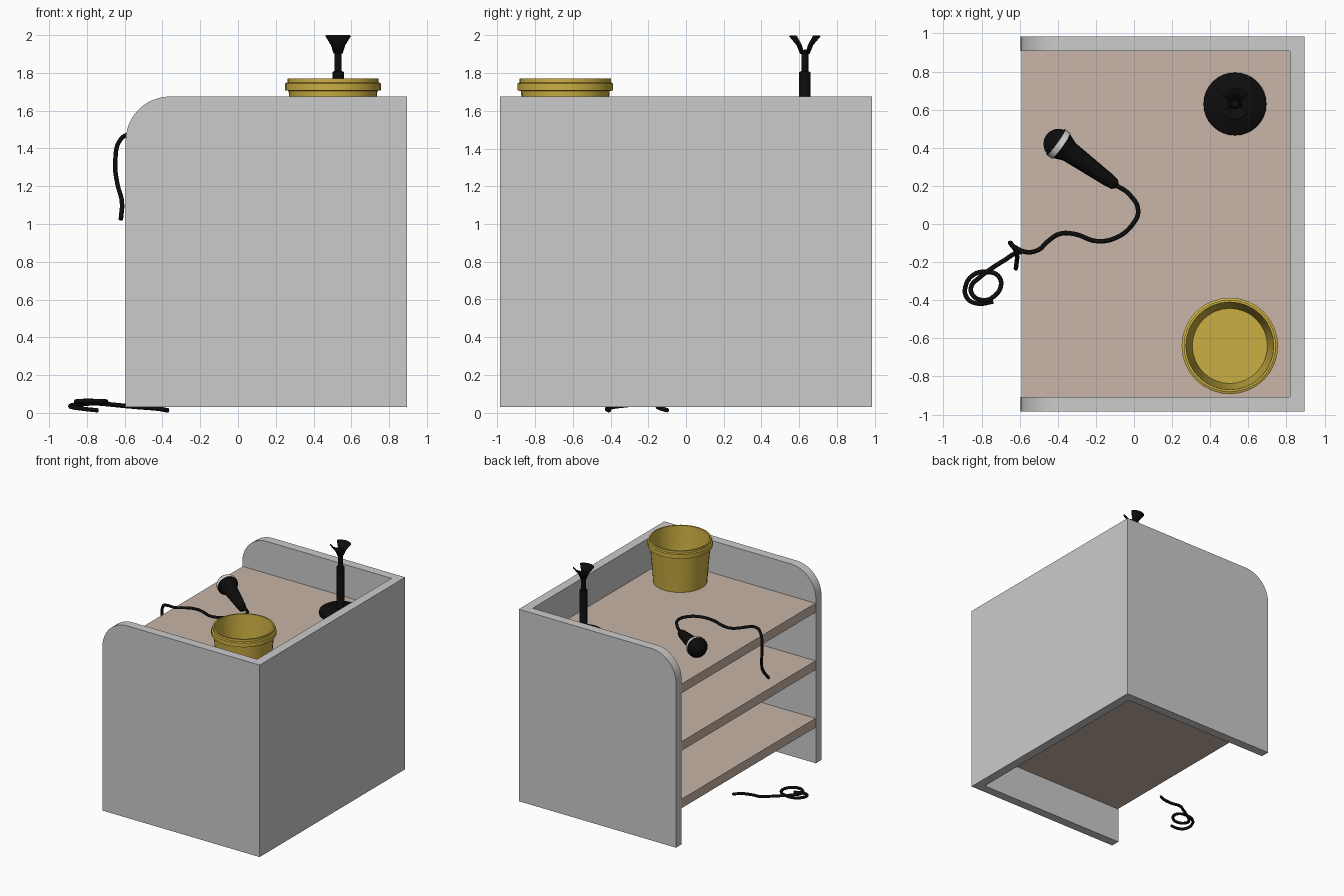
import bpy, bmesh, math
from mathutils import Vector

cube = bpy.data.objects.get("Cube")
if cube:
    bpy.data.objects.remove(cube, do_unlink=True)


def make_material(name, rgb):
    mat = bpy.data.materials.new(name)
    mat.use_nodes = True
    color = (*rgb, 1.0)
    mat.diffuse_color = color
    mat.node_tree.nodes["Principled BSDF"].inputs["Base Color"].default_value = color
    return mat


grey = make_material("panel grey", (0.6, 0.6, 0.6))
beige = make_material("shelf beige", (0.58, 0.46, 0.39))
gold = make_material("bucket gold", (0.6, 0.43, 0.055))
black = make_material("matte black", (0.004, 0.004, 0.004))
silver = make_material("silver", (0.7, 0.7, 0.7))


def finish(bm, name, mats, smooth=True):
    bmesh.ops.recalc_face_normals(bm, faces=bm.faces)
    mesh = bpy.data.meshes.new(name)
    bm.to_mesh(mesh)
    bm.free()
    obj = bpy.data.objects.new(name, mesh)
    bpy.context.collection.objects.link(obj)
    for mat in mats:
        mesh.materials.append(mat)
    if smooth:
        bpy.ops.object.select_all(action='DESELECT')
        obj.select_set(True)
        bpy.context.view_layer.objects.active = obj
        bpy.ops.object.shade_smooth_by_angle(angle=math.radians(35))
    return obj


def lathe(name, profile, mats, sides=32, rule=None):
    """Spin a (radius, height) profile around z; ends on the axis are closed."""
    bm = bmesh.new()
    verts = [bm.verts.new((r, 0, z)) for r, z in profile]
    edges = [bm.edges.new(pair) for pair in zip(verts, verts[1:])]
    bmesh.ops.spin(bm, geom=verts + edges, cent=(0, 0, 0), axis=(0, 0, 1),
                   angle=math.tau, steps=sides, use_merge=True)
    bmesh.ops.remove_doubles(bm, verts=bm.verts, dist=1e-5)
    if rule:
        for face in bm.faces:
            face.material_index = rule(face.calc_center_median())
    return finish(bm, name, mats)


def cord(name, points):
    curve = bpy.data.curves.new(name, 'CURVE')
    curve.dimensions = '3D'
    curve.bevel_depth = 0.012
    curve.bevel_resolution = 2
    curve.use_fill_caps = True
    curve.resolution_u = 6
    spline = curve.splines.new('BEZIER')
    spline.bezier_points.add(len(points) - 1)
    for bp, co in zip(spline.bezier_points, points):
        bp.co = co
        bp.handle_left_type = bp.handle_right_type = 'AUTO'
    curve.materials.append(black)
    obj = bpy.data.objects.new(name, curve)
    bpy.context.collection.objects.link(obj)


# Cabinet shell: U-shaped plan, extruded, upper corners on the open side rounded
X0, X1, Y, WALL, Z0, Z1 = -0.595, 0.895, 0.985, 0.077, 0.03, 1.675
XI, YI = X1 - WALL, Y - WALL
bm = bmesh.new()
plan = [(X0, -Y), (X1, -Y), (X1, Y), (X0, Y), (X0, YI), (XI, YI), (XI, -YI), (X0, -YI)]
base = bm.faces.new([bm.verts.new((x, y, Z0)) for x, y in plan])
top = bmesh.ops.extrude_face_region(bm, geom=[base])["geom"]
bmesh.ops.translate(bm, vec=(0, 0, Z1 - Z0),
                    verts=[v for v in top if isinstance(v, bmesh.types.BMVert)])
corners = [e for e in bm.edges if all(v.co.x < X0 + 0.01 and v.co.z > Z1 - 0.01 for v in e.verts)]
bmesh.ops.bevel(bm, geom=corners, offset=0.235, segments=12, profile=0.5,
                affect='EDGES', clamp_overlap=False)
finish(bm, "cabinet_shell", [grey])

# Three shelves
SHELF_TOP = 1.40
for label, z in (("top", SHELF_TOP), ("middle", 0.907), ("bottom", 0.414)):
    bm = bmesh.new()
    bmesh.ops.create_cube(bm, size=1)
    for v in bm.verts:
        v.co.x = XI if v.co.x > 0 else X0 + 0.004
        v.co.y = math.copysign(YI, v.co.y)
        v.co.z = z if v.co.z > 0 else z - 0.078
    finish(bm, label + "_shelf", [beige], smooth=False)

# Bucket with a stepped rim
bucket = lathe("bucket", [(0, 0), (0.21, 0), (0.235, 0.305), (0.253, 0.308), (0.253, 0.345),
                          (0.242, 0.35), (0.242, 0.37), (0.23, 0.37), (0.228, 0.33),
                          (0.197, 0.015), (0, 0.015)], [gold])
bucket.location = (0.503, -0.64, SHELF_TOP)

# Stand: round base, sleeve and rod
stand_at = Vector((0.53, 0.63, SHELF_TOP))
stand = lathe("stand", [(0, 0), (0.165, 0), (0.165, 0.03), (0.15, 0.042), (0.035, 0.055),
                        (0.03, 0.065), (0.03, 0.405), (0.019, 0.41), (0.019, 0.52),
                        (0, 0.525)], [black])
stand.location = stand_at

# Flared clip: two curved prongs with gaps between them
bm = bmesh.new()
flare = [(0.018, 0.505), (0.036, 0.55), (0.077, 0.60)]
for side in (1, -1):
    rows = []
    for (r, z), half in zip(flare, (80, 62, 55)):
        angles = [math.radians(side * 90 + half * i / 4) for i in range(-4, 5)]
        rows.append([bm.verts.new((r * math.cos(a), r * math.sin(a), z)) for a in angles])
    for lower, upper in zip(rows, rows[1:]):
        for i in range(8):
            bm.faces.new((lower[i], lower[i + 1], upper[i + 1], upper[i]))
clip = finish(bm, "stand_clip", [black])
clip.location = stand_at
solid = clip.modifiers.new("thickness", 'SOLIDIFY')
solid.thickness = 0.008

# Microphone: round head with a silver band, tapered handle
head, tail = Vector((-0.396, 0.42, 1.482)), Vector((-0.09, 0.20, 1.437))
ball = [(0.08 * math.sin(a), -0.08 * math.cos(a))
        for a in (math.radians(d) for d in (0, 20, 40, 60, 77))]
handle = [(0.083, -0.018), (0.083, 0.016), (0.078, 0.018), (0.06, 0.06), (0.056, 0.075),
          (0.05, 0.15), (0.036, 0.33), (0.03, 0.365), (0.015, 0.38), (0, 0.38)]
mic = lathe("microphone", ball + handle, [black, silver], 24,
            lambda c: int(abs(c.z + 0.001) < 0.01 and c.xy.length > 0.08))
mic.location = head
mic.rotation_mode = 'QUATERNION'
mic.rotation_quaternion = (tail - head).to_track_quat('Z', 'Y')

# Cord over the top shelf, hanging past its edge
cord("microphone_cord", [
    (-0.1, 0.207, 1.44), (-0.026, 0.157, 1.46), (0.022, 0.07, 1.47), (-0.01, -0.005, 1.475),
    (-0.09, -0.07, 1.47), (-0.195, -0.09, 1.46), (-0.315, -0.052, 1.46), (-0.39, -0.052, 1.46),
    (-0.457, -0.095, 1.465), (-0.5, -0.135, 1.47), (-0.567, -0.147, 1.475),
    (-0.62, -0.125, 1.45), (-0.65, -0.1, 1.33), (-0.64, -0.11, 1.22),
    (-0.615, -0.16, 1.12), (-0.62, -0.235, 1.025)])

# Loose cord coiled on the floor
coil = [(-0.37, -0.1), (-0.42, -0.13), (-0.52, -0.15), (-0.61, -0.15), (-0.68, -0.19),
        (-0.75, -0.235), (-0.81, -0.28), (-0.855, -0.33), (-0.845, -0.375), (-0.79, -0.4),
        (-0.735, -0.38), (-0.698, -0.32), (-0.715, -0.27), (-0.77, -0.252), (-0.84, -0.265),
        (-0.885, -0.33), (-0.875, -0.39), (-0.82, -0.418), (-0.74, -0.408)]
cord("floor_cord", [(x, y, 0.013 + 0.05 * math.sin(math.pi * i / (len(coil) - 1)))
                    for i, (x, y) in enumerate(coil)])
